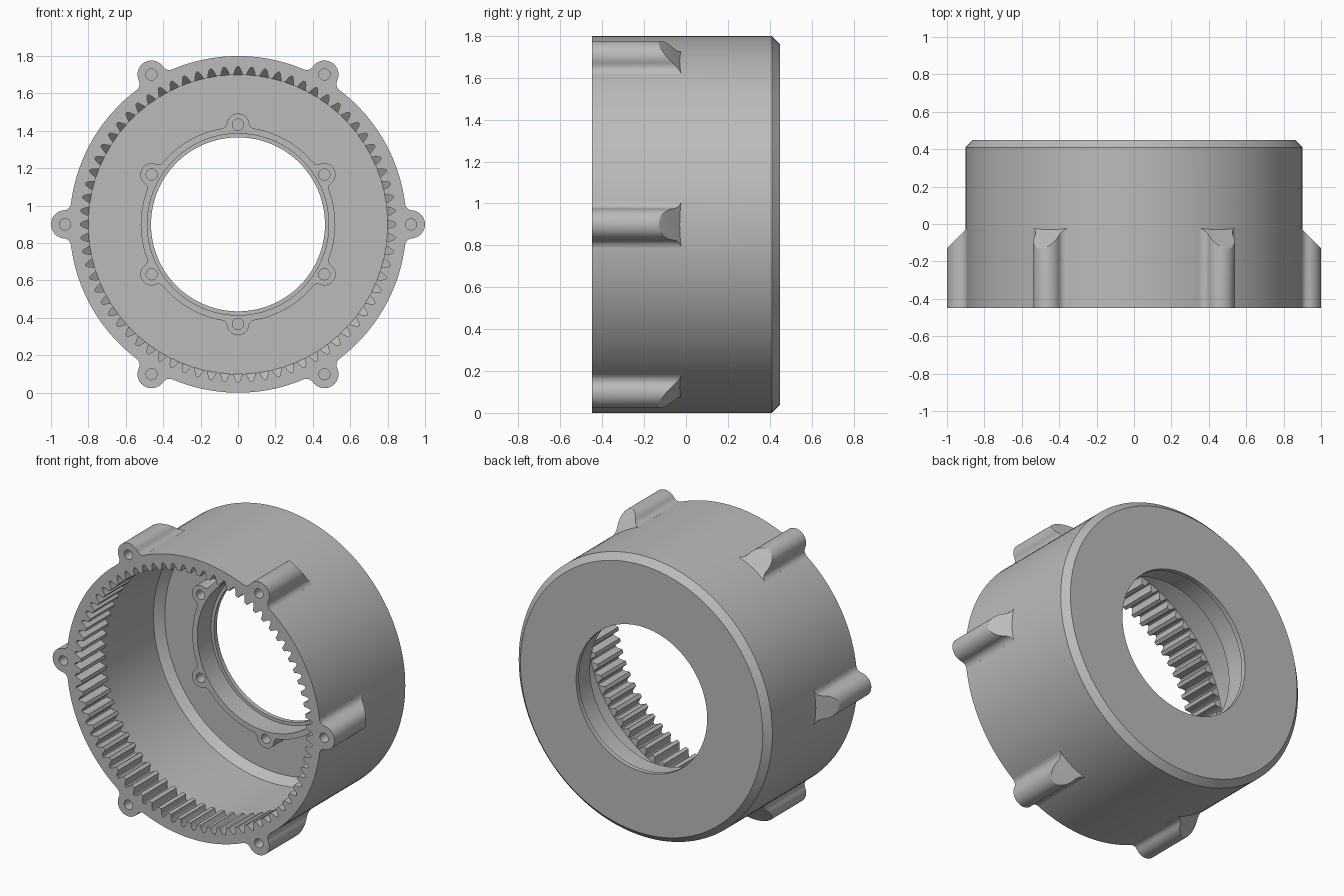
import bpy, bmesh
from math import sin, cos, pi, atan2, acos, radians, hypot

cube = bpy.data.objects.get("Cube")
if cube:
    bpy.data.objects.remove(cube)

CZ = 0.9                      # height of the ring axis
FRONT, BACK = -0.45, 0.45
TEETH = 72

grey = bpy.data.materials.new("plain_grey")
grey.use_nodes = True
grey.diffuse_color = (0.5, 0.5, 0.5, 1)
grey.node_tree.nodes["Principled BSDF"].inputs["Base Color"].default_value = (0.5, 0.5, 0.5, 1)


def place(u, v, y, a):
    """Point u outward and v sideways, turned by angle a about the axis."""
    return (u * cos(a) - v * sin(a), y, CZ + u * sin(a) + v * cos(a))


def finish(name, bm):
    bmesh.ops.recalc_face_normals(bm, faces=bm.faces[:])
    mesh = bpy.data.meshes.new(name)
    bm.to_mesh(mesh)
    bm.free()
    mesh.materials.append(grey)
    obj = bpy.data.objects.new(name, mesh)
    bpy.context.collection.objects.link(obj)
    return obj


def lathe(name, profile, steps=144):
    bm = bmesh.new()
    rings = [[bm.verts.new(place(r, 0, y, 2 * pi * i / steps)) for r, y in profile]
             for i in range(steps)]
    n = len(profile)
    for i in range(steps):
        a, b = rings[i], rings[(i + 1) % steps]
        for j in range(n):
            k = (j + 1) % n
            bm.faces.new((a[j], a[k], b[k], b[j]))
    return finish(name, bm)


def prism(bm, pts, y0, end, angle):
    """Extrude an outline along the axis; end(u) gives the far y."""
    lo = [bm.verts.new(place(u, v, y0, angle)) for u, v in pts]
    hi = [bm.verts.new(place(u, v, end(u), angle)) for u, v in pts]
    n = len(pts)
    bm.faces.new(lo)
    bm.faces.new(hi)
    for i in range(n):
        j = (i + 1) % n
        bm.faces.new((lo[i], lo[j], hi[j], hi[i]))
    return hi


def lug_outline(base, d, r, f, sink):
    """Round lug at distance d, filleted with radius f onto a circle of radius base."""
    a = acos(((base + f) ** 2 + d * d - (r + f) ** 2) / (2 * d * (base + f)))
    fx, fy = (base + f) * cos(a), (base + f) * sin(a)
    start, stop = a + pi, atan2(-fy, d - fx) % (2 * pi)
    half = [((base - sink) * cos(a), (base - sink) * sin(a))]
    for i in range(6):
        t = start + (stop - start) * i / 5
        half.append((fx + f * cos(t), fy + f * sin(t)))
    phi = atan2(fy, fx - d)
    for i in range(1, 10):
        t = phi * (1 - i / 10)
        half.append((d + r * cos(t), r * sin(t)))
    return half + [(d + r, 0)] + [(u, -v) for u, v in reversed(half)]


def round_hole(bm, d, r, y0, y1, angle):
    pts = [(d + r * cos(2 * pi * i / 24), r * sin(2 * pi * i / 24)) for i in range(24)]
    prism(bm, pts, y0, lambda u: y1, angle)


def combine(obj, other, operation):
    mod = obj.modifiers.new(operation.lower(), 'BOOLEAN')
    mod.operation = operation
    mod.solver = 'EXACT'
    mod.object = other
    bpy.ops.object.select_all(action='DESELECT')
    bpy.context.view_layer.objects.active = obj
    obj.select_set(True)
    bpy.ops.object.modifier_apply(modifier=mod.name)
    bpy.data.objects.remove(other)


# Cup-shaped housing with tooth band, back wall, bearing rim and thin lip
housing = lathe("gear_housing", [
    (0.465, BACK), (0.86, BACK), (0.9, 0.41), (0.9, FRONT),
    (0.80, FRONT), (0.80, -0.2), (0.845, -0.2), (0.845, 0.35),
    (0.80, 0.40), (0.52, 0.40), (0.52, 0.28), (0.485, 0.28),
    (0.485, 0.42), (0.465, 0.42)])

sixths = [radians(60 * k) for k in range(6)]

# Outer screw lugs with sloped, softened rear ends
bm = bmesh.new()
outline = lug_outline(0.9, 0.925, 0.075, 0.04, 0.015)
for a in sixths:
    cap = prism(bm, outline, FRONT, lambda u: 0.87 - u, a)
    arc = cap[7:-7]
    edges = [bm.edges.get((p, q)) for p, q in zip(arc, arc[1:])]
    bmesh.ops.bevel(bm, geom=edges, offset=0.015, segments=3, profile=0.5,
                    affect='EDGES', clamp_overlap=True)
combine(housing, finish("outer_lugs", bm), 'UNION')

# Inner screw lugs around the bearing rim
bm = bmesh.new()
outline = lug_outline(0.52, 0.533, 0.06, 0.03, 0.015)
for a in sixths:
    prism(bm, outline, 0.28, lambda u: 0.41, a + pi / 6)
combine(housing, finish("inner_lugs", bm), 'UNION')

# Screw holes
bm = bmesh.new()
for a in sixths:
    round_hole(bm, 0.925, 0.03, FRONT - 0.05, -0.2, a)
    round_hole(bm, 0.533, 0.03, 0.2, 0.4, a + pi / 6)
combine(housing, finish("screw_holes", bm), 'DIFFERENCE')

# Gaps between the internal gear teeth
bm = bmesh.new()
half_gap = [(0.78, 0.026), (0.80, 0.0235), (0.815, 0.019), (0.83, 0.013), (0.839, 0.008), (0.843, 0.004)]
gap = half_gap + [(u, -v) for u, v in reversed(half_gap)]
for k in range(TEETH):
    prism(bm, gap, FRONT - 0.05, lambda u: -0.17, 2 * pi * k / TEETH)
combine(housing, finish("tooth_gaps", bm), 'DIFFERENCE')

bpy.ops.object.select_all(action='DESELECT')
housing.select_set(True)
bpy.context.view_layer.objects.active = housing
bpy.ops.object.shade_smooth_by_angle(angle=radians(28))
